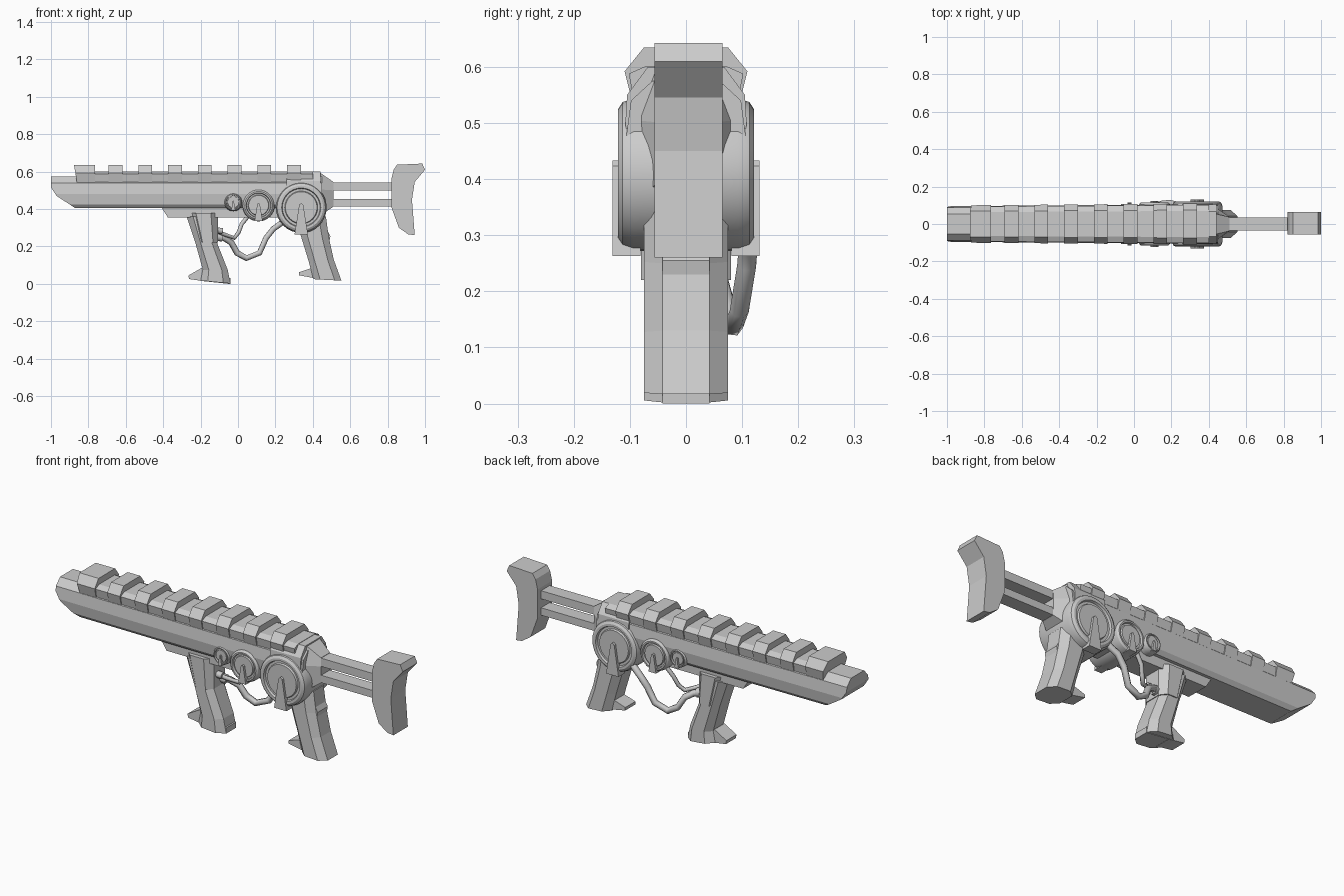
import bpy, bmesh
from math import sin, cos, pi
from mathutils import Vector

if "Cube" in bpy.data.objects:
    bpy.data.objects.remove(bpy.data.objects["Cube"])


def loft(name, rings, clips=(), smooth=False, taper=False):
    """Skin a list of equal-length rings, cap both ends, optionally clip with planes."""
    bm = bmesh.new()
    vs = [[bm.verts.new(p) for p in r] for r in rings]
    n = len(rings[0])
    for a, b in zip(vs, vs[1:]):
        for i in range(n):
            j = (i + 1) % n
            bm.faces.new((a[i], a[j], b[j], b[i]))
    bm.faces.new(vs[0])
    bm.faces.new(vs[-1])
    for co, no in clips:
        geom = bm.verts[:] + bm.edges[:] + bm.faces[:]
        bmesh.ops.bisect_plane(bm, geom=geom, plane_co=co, plane_no=no, clear_outer=True)
        bmesh.ops.holes_fill(bm, edges=[e for e in bm.edges if e.is_boundary])
    if taper:  # the gun narrows gently towards the muzzle
        for v in bm.verts:
            v.co.y *= 1 - 0.1 * max(0, 0.4 - v.co.x) / 1.4
    bmesh.ops.recalc_face_normals(bm, faces=bm.faces)
    me = bpy.data.meshes.new(name)
    bm.to_mesh(me)
    bm.free()
    ob = bpy.data.objects.new(name, me)
    bpy.context.collection.objects.link(ob)
    if smooth:
        bpy.context.view_layer.objects.active = ob
        ob.select_set(True)
        bpy.ops.object.shade_smooth_by_angle(angle=0.5)
        ob.select_set(False)
    return ob


def section(half, x, lean=0.0):
    """Mirrored y-z section at x; half runs from top to bottom on +y."""
    pts = half + [(-y, z) for y, z in reversed(half)]
    return [(x + lean * (0.635 - z), y, z) for y, z in pts]


def slab(name, prof, y0, y1):
    return loft(name, [[(x, y, z) for x, z in prof] for y in (y0, y1)])


def grip(name, rows, w=0.075):
    """Octagonal grip; rows are (front x, front z, rear x, rear z)."""
    rings = []
    for xa, za, xb, zb in rows:
        ring = []
        for t, y in ((0, -.56), (.24, -1), (.76, -1), (1, -.56), (1, .56), (.76, 1), (.24, 1), (0, .56)):
            ring.append((xa + (xb - xa) * t, y * w, za + (zb - za) * t))
        rings.append(ring)
    return loft(name, rings)


def wheel(name, cx, cz, prof, seg=32):
    """Double-sided dial turned about the y axis; prof is (radius, y) from rim to middle."""
    full = [(r, -y) for r, y in reversed(prof)] + prof
    rings = [[(cx + r * cos(2 * pi * i / seg), y, cz + r * sin(2 * pi * i / seg))
              for i in range(seg)] for r, y in full]
    return loft(name, rings, smooth=True)


def cable(name, pts, r):
    cu = bpy.data.curves.new(name, 'CURVE')
    cu.dimensions = '3D'
    cu.bevel_depth = r
    cu.bevel_resolution = 1
    cu.use_fill_caps = True
    sp = cu.splines.new('POLY')
    sp.points.add(len(pts) - 1)
    for p, co in zip(sp.points, pts):
        p.co = (*co, 1)
    ob = bpy.data.objects.new(name, cu)
    bpy.context.collection.objects.link(ob)


# Main body with a raked muzzle
body = [(.06, .575), (.098, .54), (.106, .48), (.098, .425), (.08, .405)]
loft("body", [section(body, -1), section(body, .45)], taper=True,
     clips=[(Vector((-1, 0, .515)), Vector((-.045, 0, -.03))),
            (Vector((-.97, 0, .47)), Vector((-.065, 0, -.1)))])

# Top rail base and teeth
base = [(.07, .602), (.102, .588), (.092, .535)]
tooth = [(.075, .635), (.11, .592), (.096, .537)]
loft("rail_base", [section(base, -.86), section(base, .4)], taper=True)
loft("rail_tooth_front", [section(tooth, -.877, .17), section(tooth, -.765)], taper=True)
for i in range(7):
    x = -.655 + i * .159
    loft(f"rail_tooth_{i + 1}", [section(tooth, x - .037), section(tooth, x + .037)], taper=True)

# Receiver hump and tapered tail
hump = [(.068, .6), (.105, .55), (.108, .5), (.1, .42), (.07, .36)]
loft("receiver_hump", [section(hump, .26), section(hump, .44)])
tail_a = [(.055, .597), (.09, .505), (.08, .36)]
tail_b = [(.037, .545), (.038, .5), (.037, .413)]
loft("receiver_tail", [section(tail_a, .435), section(tail_b, .51)])

# Under-body mount
slab("under_mount", [(-.41, .41), (-.375, .355), (.3, .355), (.3, .41)], -.06, .06)

# Dials with pointers on both sides
DIALS = [("large", .338, .408, .136, .121, .131, .025, -.145, .036),
         ("medium", .11, .42, .086, .114, .124, .012, -.085, .022),
         ("small", -.025, .437, .049, .108, .116, .008, -.046, .011)]
for nm, cx, cz, r, y, yp, top, bot, hw in DIALS:
    wheel(nm + "_dial", cx, cz,
          [(r, y - .028), (r * .95, y - .008), (r * .86, y), (r * .77, y), (r * .74, y - .012),
           (r * .65, y - .012), (r * .62, y - .003), (r * .02, y - .003)])
    for s, side in ((-1, "front"), (1, "back")):
        prof = [(cx - hw * .3, cz + top * .6), (cx, cz + top), (cx + hw * .3, cz + top * .6),
                (cx + hw, cz + bot), (cx - hw, cz + bot)]
        slab(f"{nm}_pointer_{side}", prof, s * (y - .04), s * yp)

# Front grip: collar, handle and finger spur
grip("front_grip_collar", [(-.262, .38, -.108, .38), (-.215, .22, -.108, .22)], .08)
grip("front_grip", [(-.275, .36, -.13, .36), (-.228, .22, -.112, .22),
                    (-.188, .075, -.055, .075), (-.2, .017, -.04, .002)])
slab("front_grip_lip", [(-.2, .016), (-.05, .0), (-.04, .0), (-.04, .03), (-.1, .05)], -.042, .042)
slab("front_grip_spur", [(-.195, .085), (-.265, .045), (-.262, .026), (-.17, .012), (-.15, .06)],
     -.042, .042)

# Rear grip: handle, backstrap bump and finger spur
grip("rear_grip", [(.31, .36, .47, .36), (.335, .26, .485, .25), (.378, .12, .512, .13),
                   (.403, .025, .553, .017)])
slab("rear_grip_backstrap", [(.44, .32), (.475, .29), (.494, .255), (.484, .2), (.50, .17), (.42, .17)],
     -.042, .042)
slab("rear_grip_spur", [(.395, .085), (.325, .062), (.325, .046), (.41, .03), (.44, .06)],
     -.042, .042)

# Stock: two bars and a shoulder pad
for nm, z0, z1 in (("upper", .5, .543), ("lower", .414, .453)):
    slab(f"stock_bar_{nm}", [(.45, z0), (.84, z0), (.84, z1), (.45, z1)], -.036, .036)
slab("shoulder_pad", [(.85, .637), (.985, .643), (1, .61), (.945, .545), (.93, .45), (.945, .26),
                      (.91, .265), (.86, .3), (.82, .41), (.82, .56), (.832, .61)], -.056, .065)

# Hoses from the front grip up to the dials
cable("large_hose", [(-.13, .02, .255), (-.075, .04, .245), (-.035, .06, .22), (-.005, .075, .165),
                     (.045, .085, .137), (.115, .095, .165), (.15, .108, .245), (.19, .112, .295),
                     (.24, .1, .33)], .017)
cable("small_hose", [(-.13, -.02, .29), (-.075, .01, .265), (-.02, .04, .245), (.003, .06, .275),
                     (.02, .075, .32), (.06, .085, .37)], .011)
for i, (y, z) in enumerate(((.02, .255), (-.02, .29))):
    cable(f"hose_socket_{i + 1}", [(-.13, y, z), (-.085, y + .01, z - .008)], .024 - i * .006)
